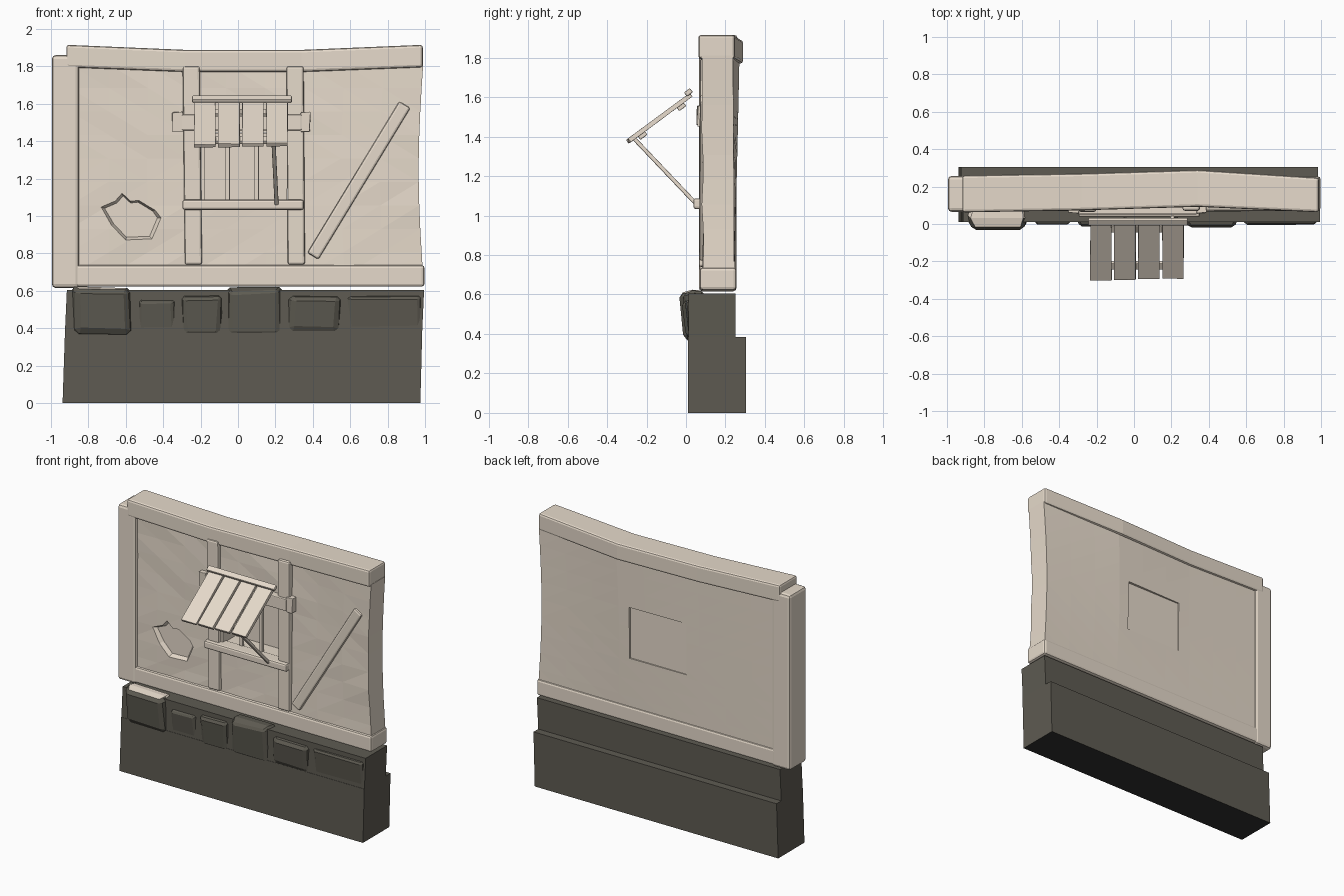
import bpy, bmesh, math, random
from mathutils import Matrix, Vector

if "Cube" in bpy.data.objects:
    bpy.data.objects.remove(bpy.data.objects["Cube"])

random.seed(4)


def material(name, rgb):
    m = bpy.data.materials.new(name)
    m.diffuse_color = (*rgb, 1)
    m.use_nodes = True
    m.node_tree.nodes["Principled BSDF"].inputs["Base Color"].default_value = m.diffuse_color
    return m


TIMBER = material("pale timber", (0.79, 0.70, 0.595))
STONE = material("dark stone", (0.112, 0.105, 0.084))
UNDERSIDE = material("black underside", (0.03, 0.03, 0.03))


def finish(name, bm, mat, bevel=0.0, segments=2):
    """Bevel sharp edges and turn a bmesh into a flat-shaded object."""
    bmesh.ops.recalc_face_normals(bm, faces=bm.faces[:])
    if bevel:
        sharp = [e for e in bm.edges if e.calc_face_angle(0) > 0.6]
        bmesh.ops.bevel(bm, geom=sharp, offset=bevel, segments=segments,
                        profile=0.5, affect='EDGES', clamp_overlap=True)
    me = bpy.data.meshes.new(name)
    bm.to_mesh(me)
    bm.free()
    me.materials.append(mat)
    ob = bpy.data.objects.new(name, me)
    bpy.context.collection.objects.link(ob)
    return ob


def box(name, x, y, z, mat=TIMBER, bevel=0.012, matrix=None, jitter=0.0):
    """Bevelled box from (min, max) ranges, optionally placed by a matrix."""
    bm = bmesh.new()
    bmesh.ops.create_cube(bm, size=1)
    for v in bm.verts:
        v.co = Vector([r[0] + (c + 0.5) * (r[1] - r[0]) + random.uniform(-jitter, jitter)
                       for c, r in zip(v.co, (x, y, z))])
    if matrix:
        bm.transform(matrix)
    return finish(name, bm, mat, bevel)


def loft(name, rings, mat, bevel=0.0, segments=2):
    """Closed solid through equal-length rings of points."""
    bm = bmesh.new()
    vs = [[bm.verts.new(p) for p in r] for r in rings]
    n = len(vs[0])
    for a, b in zip(vs, vs[1:]):
        for i in range(n):
            bm.faces.new((a[i], a[(i + 1) % n], b[(i + 1) % n], b[i]))
    bm.faces.new(vs[0])
    bm.faces.new(vs[-1])
    return finish(name, bm, mat, bevel, segments)


def rod(name, a, b, w, d, bevel):
    """Bar from a to b: w wide across the front, d deep."""
    a, b = Vector(a), Vector(b)
    z = (b - a).normalized()
    x = Vector((0, 1, 0)).cross(z).normalized()
    m = Matrix((x, z.cross(x), z)).transposed().to_4x4()
    return box(name, (-w / 2, w / 2), (-d / 2, d / 2), (0, (b - a).length),
               bevel=bevel, matrix=Matrix.Translation(a) @ m)


# Stone foundation in two steps
def slab(name, x0, x1, y0, y1, z0, z1):
    rings = [[(xa, y0, z), (xb, y0, z), (xb, y1, z), (xa, y1, z)]
             for z, xa, xb in ((z0, *x0), (z1, *x1))]
    return loft(name, rings, STONE)


base = slab("foundation_lower", (-0.938, 0.975), (-0.925, 0.985), 0.01, 0.305, 0, 0.385)
base.data.materials.append(UNDERSIDE)
for p in base.data.polygons:
    if p.normal.z < -0.9:
        p.material_index = 1
slab("foundation_upper", (-0.925, 0.985), (-0.915, 0.995), 0.012, 0.252, 0.385, 0.605)

# Row of facing stones, tapered to the front and leaning back at the foot
stones = [(-0.885, -0.57, 0.365, 0.615, -0.035), (-0.54, -0.335, 0.355, 0.555, -0.005),
          (-0.30, -0.085, 0.36, 0.575, -0.015), (-0.055, 0.23, 0.36, 0.61, -0.015),
          (0.27, 0.55, 0.375, 0.575, -0.022), (0.575, 0.985, 0.35, 0.575, -0.005)]
for i, (x0, x1, z0, z1, yf) in enumerate(stones):
    cx, cz, rings = (x0 + x1) / 2, (z0 + z1) / 2, []
    for y, s in ((0.09, 1.0), (0.03, 1.03), (yf, 0.88)):
        rings.append([(cx + (x - cx) * s + random.uniform(-.01, .01),
                       y + (0.022 if z == z0 and y == yf else 0),
                       cz + (z - cz) * s + random.uniform(-.007, .007))
                      for x, z in ((x0, z0), (x1, z0), (x1, z1), (x0, z1))])
    ob = loft(f"facing_stone_{i + 1}", rings, STONE, 0.02, 1)
    if i == 0:  # pale top on the first stone
        ob.data.materials.append(TIMBER)
        for p in ob.data.polygons:
            if p.normal.z > 0.7 and p.center.z > 0.58:
                p.material_index = 1


# Plaster wall: uneven front, bent with the top beam
def bend(x):
    pts = ((-1, 0), (-0.28, 0.01), (0.34, 0.027), (1, -0.008))
    for (a, p), (b, q) in zip(pts, pts[1:]):
        if x <= b:
            return p + (q - p) * (x - a) / (b - a)
    return -0.008


bm = bmesh.new()
bmesh.ops.create_cube(bm, size=1)
bmesh.ops.subdivide_edges(bm, edges=bm.edges[:], cuts=8, use_grid_fill=True)
for v in bm.verts:
    u, d, t = (c + 0.5 for c in v.co)
    x = -0.90 + u * (1.89 - 0.024 * math.sin(math.pi * t))
    y = 0.085 + d * 0.16 + bend(x) * t
    if d < 0.01:
        y += random.uniform(-0.004, 0.004)
    v.co = (x, y, 0.68 + t * 1.13)
bmesh.ops.triangulate(bm, faces=bm.faces[:])
wall = finish("plaster_wall", bm, TIMBER)


def cut(target, cutter):
    mod = target.modifiers.new("cut", 'BOOLEAN')
    mod.operation, mod.solver, mod.object = 'DIFFERENCE', 'EXACT', cutter
    bpy.context.view_layer.objects.active = target
    bpy.ops.object.modifier_apply(modifier=mod.name)
    bpy.data.objects.remove(cutter)


# Window opening and broken plaster patch
cut(wall, box("window_cutter", (-0.18, 0.265), (0, 0.5), (1.08, 1.445), bevel=0))
chip = [(-.62, 1.123), (-.575, 1.08), (-.53, 1.085), (-.44, 1.03), (-.412, .99),
        (-.46, .877), (-.60, .873), (-.675, .95), (-.733, 1.048), (-.658, 1.08)]
cx, cz = -0.57, 0.99
cut(wall, loft("chip_cutter", [[(cx + (x - cx) * s, y, cz + (z - cz) * s) for x, z in chip]
                               for y, s in ((0.055, 1.12), (0.115, 0.88))], TIMBER))
box("window_back_panel", (-0.178, 0.263), (0.225, 0.247), (1.082, 1.443), bevel=0)
for i, x in enumerate((-0.055, 0.10)):
    box(f"window_bar_{i + 1}", (x - .012, x + .012), (0.11, 0.134), (1.07, 1.46), bevel=0.004)

# Main frame
box("corner_post", (-0.995, -0.85), (0.065, 0.257), (0.615, 1.86), bevel=0.02)
box("bottom_beam", (-0.985, 0.997), (0.07, 0.255), (0.622, 0.737), bevel=0.015)
stations = [(-0.918, 0.062, 0.26, 1.795, 1.915), (-0.28, 0.073, 0.27, 1.77, 1.888),
            (0.34, 0.092, 0.289, 1.77, 1.888), (0.988, 0.063, 0.247, 1.795, 1.915)]
loft("top_beam", [[(x, a, c), (x, b, c), (x, b, d), (x, a, d)] for x, a, b, c, d in stations],
     TIMBER, 0.014)

# Window frame and brace
rod("window_post_left", (-0.238, 0.095, 0.74), (-0.25, 0.095, 1.80), 0.092, 0.06, 0.012)
rod("window_post_right", (0.312, 0.095, 0.74), (0.305, 0.102, 1.80), 0.092, 0.06, 0.012)
box("window_header", (-0.30, 0.34), (0.052, 0.11), (1.458, 1.542), bevel=0.006)
for side, x in (("left", (-0.352, -0.292)), ("right", (0.335, 0.385))):
    box(f"header_end_{side}", x, (0.06, 0.115), (1.452, 1.555), bevel=0.004, jitter=0.004)
box("window_sill", (-0.297, 0.352), (0.037, 0.13), (1.033, 1.087), bevel=0.012)
rod("diagonal_brace", (0.40, 0.092, 0.785), (0.892, 0.095, 1.595), 0.07, 0.05, 0.012)

# Propped-open shutter, built flat then tilted at the hinge
tilt = Matrix.Translation((0, 0.025, 1.612)) @ Matrix.Rotation(math.radians(36.5), 4, 'X')
for i in range(4):
    x = -0.235 + i * 0.1285
    box(f"shutter_plank_{i + 1}", (x, x + 0.115), (-0.40 + i * 0.004, 0.0), (-0.011, 0.011),
        bevel=0.002, matrix=tilt, jitter=0.002)
box("shutter_top_batten", (-0.245, 0.288), (-0.022, 0.016), (0.004, 0.030), bevel=0.006, matrix=tilt)
for i, v in enumerate((-0.075, -0.32)):
    box(f"shutter_under_batten_{i + 1}", (-0.21, 0.245), (v - 0.022, v + 0.022), (-0.032, -0.008),
        bevel=0.005, matrix=tilt)
rod("shutter_prop", (0.207, 0.06, 1.05), (0.19, -0.265, 1.392), 0.022, 0.02, 0.004)
